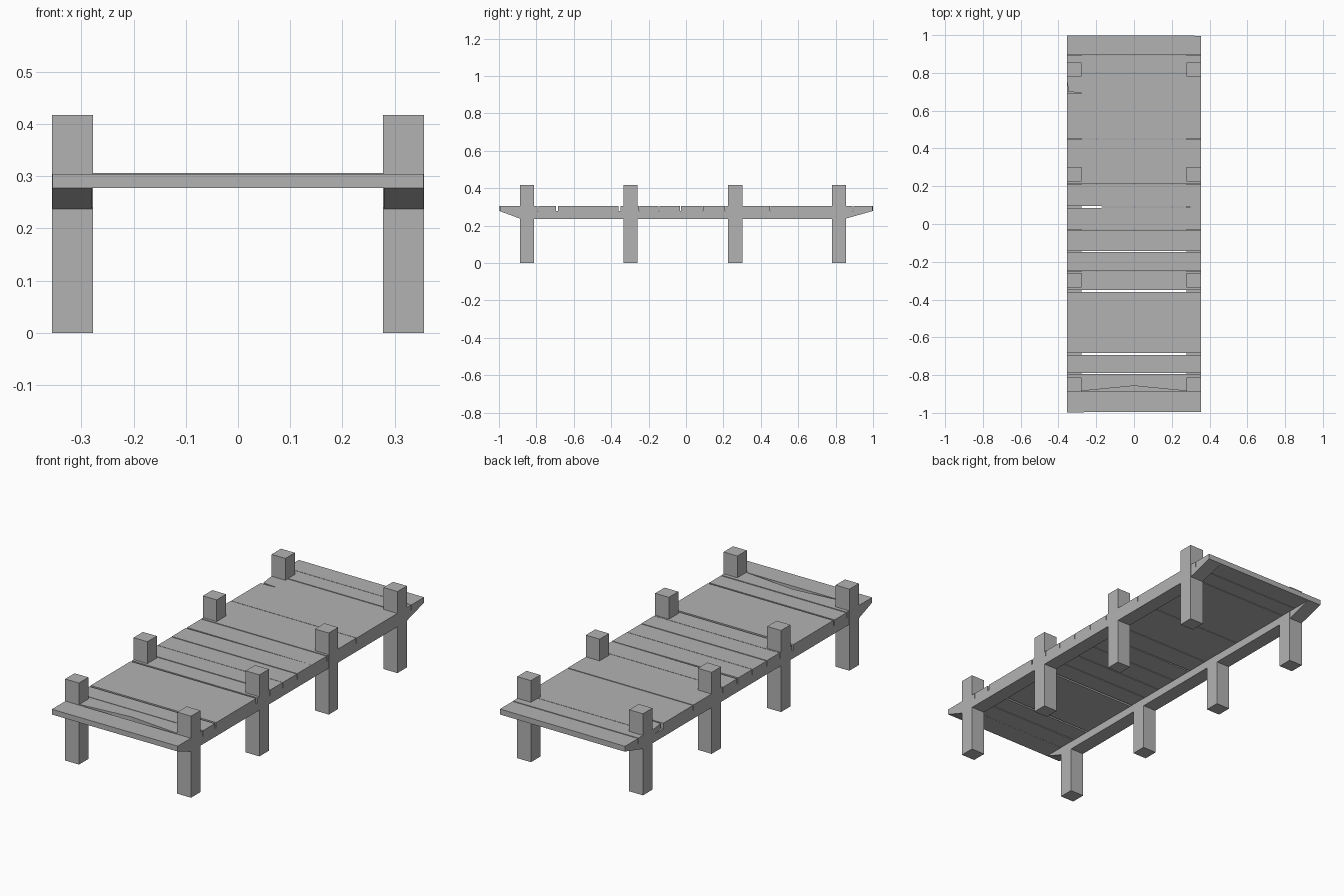
import bpy
import bmesh
from mathutils import Vector

cube = bpy.data.objects.get("Cube")
if cube:
    bpy.data.objects.remove(cube, do_unlink=True)

# One plain weathered grey for all timber
grey = bpy.data.materials.new("grey timber")
grey.use_nodes = True
colour = (0.45, 0.45, 0.45, 1)
grey.diffuse_color = colour
grey.node_tree.nodes["Principled BSDF"].inputs["Base Color"].default_value = colour


def finish(name, bm, fix_normals=True):
    if fix_normals:
        bmesh.ops.recalc_face_normals(bm, faces=bm.faces[:])
    mesh = bpy.data.meshes.new(name)
    bm.to_mesh(mesh)
    bm.free()
    mesh.materials.append(grey)
    obj = bpy.data.objects.new(name, mesh)
    bpy.context.collection.objects.link(obj)
    return obj


def prism(name, outline, direction):
    """Extrude a closed flat outline along a direction."""
    bm = bmesh.new()
    face = bm.faces.new([bm.verts.new(p) for p in outline])
    result = bmesh.ops.extrude_face_region(bm, geom=[face], use_keep_orig=True)
    moved = [v for v in result["geom"] if isinstance(v, bmesh.types.BMVert)]
    bmesh.ops.translate(bm, verts=moved, vec=Vector(direction))
    return finish(name, bm)


INNER, OUTER = 0.278, 0.356
BEAM_LOW, DECK_LOW, DECK_TOP = 0.236, 0.277, 0.305
HALF = OUTER - 0.001

# Square posts and long side beams with tapered ends
beam_profile = [(-0.995, DECK_LOW), (-0.885, BEAM_LOW),
                (0.85, BEAM_LOW), (0.995, DECK_LOW)]
for side, x in (("left", INNER), ("right", -OUTER)):
    width = OUTER - INNER
    for i, y in enumerate((-0.85, -0.297, 0.263, 0.818)):
        h = 0.038
        base = [(x, y - h, 0), (x + width, y - h, 0),
                (x + width, y + h, 0), (x, y + h, 0)]
        prism(f"{side}_post_{i + 1}", base, (0, 0, 0.417))
    prism(f"{side}_beam", [(x + 0.001, y, z) for y, z in beam_profile],
          (width - 0.002, 0, 0))

# Seams between boards: centre y, gap at right end, gap at left end
seams = [(-0.997, 0, 0.006), (-0.886, 0.004, 0.004), (-0.791, 0.005, 0.005),
         (-0.689, 0.010, 0.010), (-0.355, 0.012, 0.010), (-0.25, 0.004, 0.004),
         (-0.145, 0.004, 0.004), (-0.03, 0.004, 0.004), (0.09, 0.010, 0.002),
         (0.21, 0.004, 0.004), (0.45, 0.004, 0.004), (0.80, 0.004, 0.004),
         (0.893, 0.004, 0.004), (0.999, 0, 0.005)]
for i, (near, far) in enumerate(zip(seams, seams[1:])):
    outline = [(-HALF, near[0] + near[1] / 2), (HALF, near[0] + near[2] / 2),
               (HALF, far[0] - far[2] / 2), (-HALF, far[0] - far[1] / 2)]
    if i == 1:  # worn, bowed front edge of the second board
        y = near[0] + near[1] / 2
        outline[1:1] = [(-INNER, y), (0, -0.857), (INNER, y)]
    if i == 10:  # split and chipped corner on the long board
        outline += [(-HALF, 0.76), (-HALF + 0.009, 0.70), (-INNER, 0.694),
                    (-INNER, 0.690), (-HALF, 0.690)]
    top = DECK_TOP - 0.001 if i == 0 else DECK_TOP + 0.001 * (i % 2)
    prism(f"deck_board_{i + 1}", [(x, y, DECK_LOW) for x, y in outline],
          (0, 0, top - DECK_LOW))

# Thin underside skin closing the bowed gap, facing down
bm = bmesh.new()
corners = [(-INNER, -0.889), (-INNER, -0.855), (INNER, -0.855), (INNER, -0.889)]
bm.faces.new([bm.verts.new((x, y, DECK_LOW + 0.0005)) for x, y in corners])
finish("gap_underside", bm, fix_normals=False)
